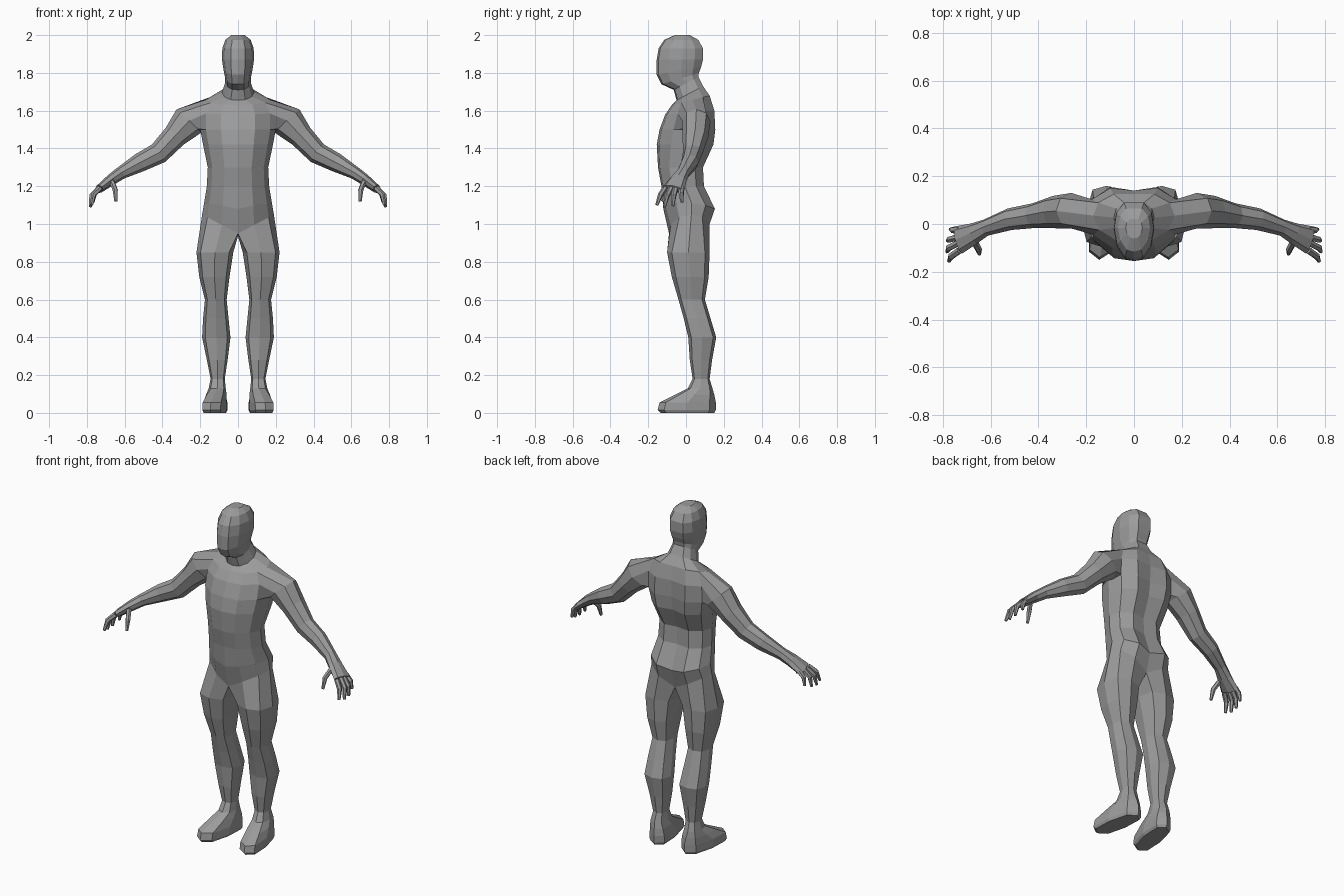
import bpy
import bmesh
from math import cos, sin, radians
from mathutils import Vector

default_cube = bpy.data.objects.get("Cube")
if default_cube:
    bpy.data.objects.remove(default_cube, do_unlink=True)

grey = bpy.data.materials.new("plain grey")
grey.use_nodes = True
grey_value = (0.33, 0.33, 0.33, 1)
grey.diffuse_color = grey_value
grey.node_tree.nodes["Principled BSDF"].inputs["Base Color"].default_value = grey_value


def finish(name, bm):
    """Turn a left half into a mirrored, flat shaded object."""
    bmesh.ops.recalc_face_normals(bm, faces=bm.faces[:])
    mesh = bpy.data.meshes.new(name)
    bm.to_mesh(mesh)
    bm.free()
    mesh.materials.append(grey)
    obj = bpy.data.objects.new(name, mesh)
    bpy.context.collection.objects.link(obj)
    mirror = obj.modifiers.new("mirror", "MIRROR")
    mirror.use_clip = True
    return obj


def bridge(bm, ring_a, ring_b, closed=True):
    """Join two rings of equal length with quads."""
    count = len(ring_a)
    for i in range(count if closed else count - 1):
        j = (i + 1) % count
        bm.faces.new((ring_a[i], ring_a[j], ring_b[j], ring_b[i]))


def chain(bm, rings, cap_end=True):
    for ring_a, ring_b in zip(rings, rings[1:]):
        bridge(bm, ring_a, ring_b)
    if cap_end:
        bm.faces.new(rings[-1])


def trunk_ring(bm, z_front, z_back, width, y_front, y_back, lift=0, groove=0):
    """Half ring from the front midline round the left side to the back."""
    across = (0, .45, .85, 1, .88, .5, 0)
    depth = (0, .04, .25, .55, .82, 1, 1)
    ring = []
    for a, d in zip(across, depth):
        y = y_front + (y_back - y_front) * d
        if a == 0 and d == 1:
            y -= groove
        z = z_front + (z_back - z_front) * d + lift * a
        ring.append(bm.verts.new((width * a, y, z)))
    return ring


def limb_rings(bm, stations, sides=8):
    """Rings square to a path; a station is x, y, z, depth, height."""
    centres = [Vector(s[:3]) for s in stations]
    last = len(centres) - 1
    rings = []
    for k, (centre, station) in enumerate(zip(centres, stations)):
        along = (centres[min(k + 1, last)] - centres[max(k - 1, 0)]).normalized()
        up = along.cross(Vector((0, 1, 0))).normalized()
        front = along.cross(up)
        ring = []
        for i in range(sides):
            angle = radians(-45 - 360 * i / sides)
            offset = front * cos(angle) * station[3] + up * sin(angle) * station[4]
            ring.append(bm.verts.new(centre + offset))
        rings.append(ring)
    return rings


def leg_ring(bm, z, x_in, x_out, y_front, y_back, splay=0):
    """Slightly boxy eight sided ring; splay turns the front outward."""
    ring = []
    cx, cy = (x_in + x_out) / 2, (y_front + y_back) / 2
    for i in range(8):
        angle = radians(45 * (i - 3))
        boxy = 1.1 if i % 2 == 0 else 1
        y = cy + (y_back - y_front) / 2 * sin(angle) * boxy
        x = cx + (x_out - x_in) / 2 * cos(angle) * boxy + splay * (cy - y)
        ring.append(bm.verts.new((x, y, z)))
    return ring


body = bmesh.new()

# Trunk, neck and head, from hips to crown
torso = [
    (.95, .95, .19, -.09, .125, .1, .02),
    (1.08, 1.06, .18, -.12, .153, .04, .02),
    (1.2, 1.2, .165, -.13, .095, 0, .01),
    (1.3, 1.3, .16, -.148, .09, 0, .01),
    (1.42, 1.42, .185, -.155, .145, 0, .02),
    (1.5, 1.5, .2, -.14, .155, 0, .02),
    (1.58, 1.6, .2, -.11, .15, 0, .01),
    (1.63, 1.68, .17, -.075, .125),
]
head = [
    (1.655, 1.73, .085, -.05, .09),
    (1.71, 1.78, .068, -.065, .065),
    (1.74, 1.8, .068, -.13, .068),
    (1.79, 1.83, .076, -.155, .08),
    (1.87, 1.87, .085, -.155, .09),
    (1.93, 1.93, .083, -.145, .09),
    (1.975, 1.975, .067, -.115, .065),
    (2, 2, .035, -.06, .02),
]
trunk = [trunk_ring(body, *row) for row in torso + head]
shoulder_low, shoulder_mid, shoulder_top = 5, 6, 7
for level in range(len(trunk) - 1):
    lower, upper = trunk[level], trunk[level + 1]
    if level in (shoulder_low, shoulder_mid):
        # leave the arm opening
        bridge(body, lower[:3], upper[:3], closed=False)
        bridge(body, lower[4:], upper[4:], closed=False)
    else:
        bridge(body, lower, upper, closed=False)
body.faces.new(trunk[-1])

# Arm and palm, growing out of the shoulder opening
low, mid, top = (trunk[n] for n in (shoulder_low, shoulder_mid, shoulder_top))
socket = [low[2], low[3], low[4], mid[4], top[4], top[3], top[2], mid[2]]
arm = limb_rings(body, [
    (.26, .055, 1.545, .075, .09),
    (.335, .05, 1.465, .068, .065),
    (.42, .035, 1.375, .052, .058),
    (.52, .02, 1.325, .046, .05),
    (.62, -.015, 1.27, .035, .034),
    (.67, -.04, 1.235, .045, .03),
    (.735, -.067, 1.185, .06, .022),
])
chain(body, [socket] + arm)

# Leg and foot, growing out of the hip
crotch = body.verts.new((0, .02, .935))
hip = trunk[0] + [crotch]
leg = [leg_ring(body, *row) for row in (
    (.85, .025, .22, -.1, .125),
    (.72, .045, .205, -.075, .12),
    (.6, .06, .175, -.04, .1),
    (.5, .05, .185, -.012, .13),
    (.4, .04, .19, .012, .16),
    (.28, .055, .165, .02, .138),
    (.18, .07, .145, .035, .125),
    (.13, .065, .155, .01, .14),
    (.095, .06, .17, -.06, .15, .1),
    (.055, .06, .183, -.14, .158, .15),
    (.015, .06, .185, -.15, .158, .15),
    (0, .068, .178, -.135, .15, .15),
)]
chain(body, [hip] + leg)
finish("body", body)

# Fingers and thumb: base, bend and tip of each
digits = {
    "index_finger": ((.73, -.11, 1.19), (.765, -.135, 1.155), (.775, -.155, 1.1)),
    "middle_finger": ((.735, -.08, 1.19), (.775, -.1, 1.15), (.782, -.115, 1.09)),
    "ring_finger": ((.735, -.055, 1.19), (.772, -.065, 1.15), (.78, -.07, 1.095)),
    "little_finger": ((.73, -.025, 1.19), (.76, -.025, 1.16), (.768, -.022, 1.115)),
    "thumb": ((.67, -.07, 1.23), (.65, -.108, 1.18), (.647, -.125, 1.12)),
}
for name, joints in digits.items():
    bm = bmesh.new()
    sizes = (.015, .014, .008)
    rings = limb_rings(bm, [(*p, r, r) for p, r in zip(joints, sizes)], sides=6)
    chain(bm, rings)
    bm.faces.new(rings[0])
    finish(name, bm)
